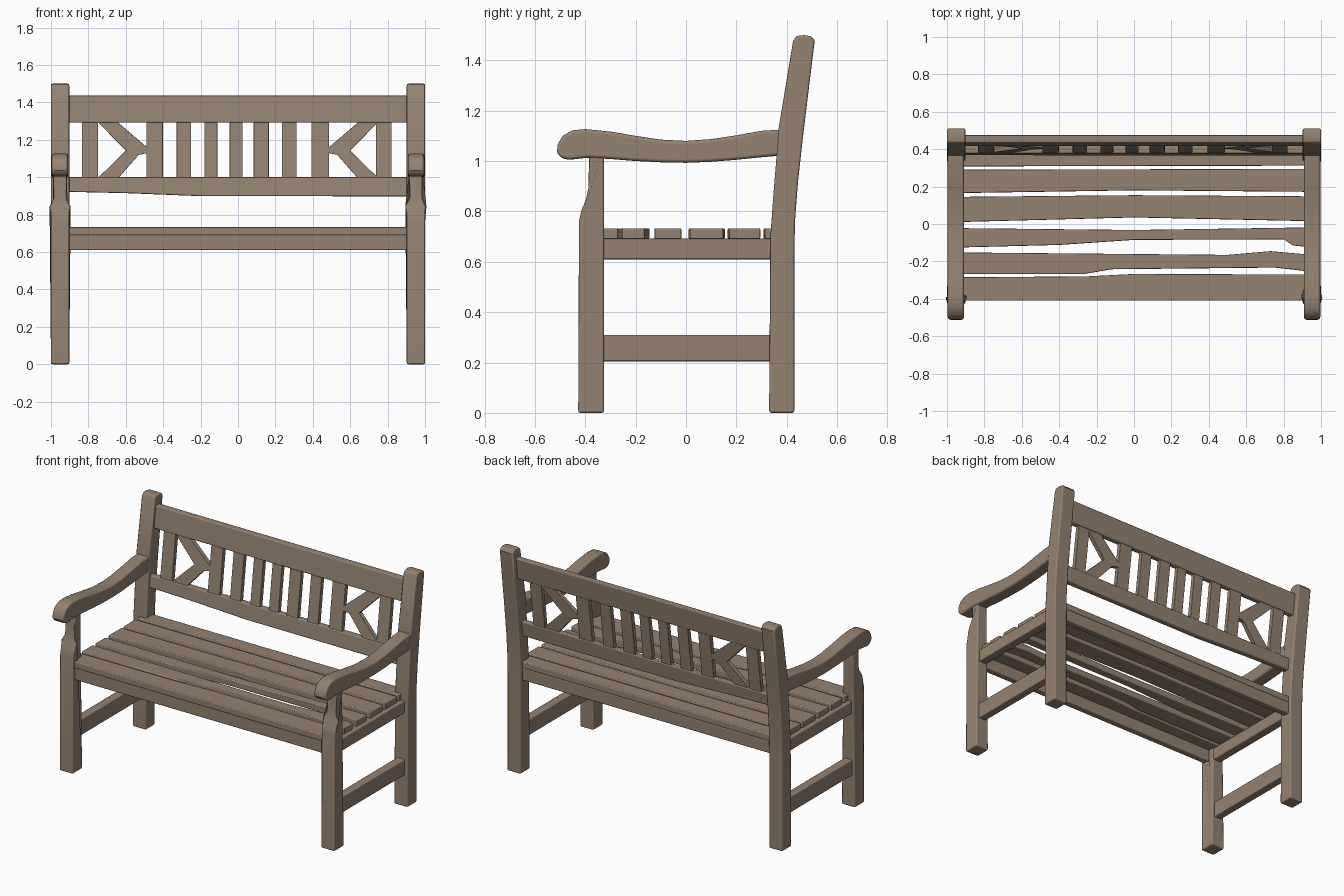
import bpy, bmesh, math

wood = bpy.data.materials.new("weathered wood")
wood.diffuse_color = (0.30, 0.224, 0.166, 1)


def prism(name, pts, a, b, place, bevel=0.007, smooth=35):
    """Extrude a 2D outline between depths a and b; place(u, v, d) gives the 3D point."""
    bm = bmesh.new()
    lo = [bm.verts.new(place(u, v, a)) for u, v in pts]
    hi = [bm.verts.new(place(u, v, b)) for u, v in pts]
    n = len(pts)
    bm.faces.new(lo)
    bm.faces.new(hi[::-1])
    for i in range(n):
        j = (i + 1) % n
        bm.faces.new((lo[i], hi[i], hi[j], lo[j]))
    bmesh.ops.recalc_face_normals(bm, faces=bm.faces)
    me = bpy.data.meshes.new(name)
    bm.to_mesh(me)
    bm.free()
    me.materials.append(wood)
    ob = bpy.data.objects.new(name, me)
    bpy.context.collection.objects.link(ob)
    bpy.ops.object.select_all(action='DESELECT')
    ob.select_set(True)
    bpy.context.view_layer.objects.active = ob
    bpy.ops.object.shade_smooth_by_angle(angle=math.radians(smooth))
    if bevel:
        m = ob.modifiers.new("soft edges", 'BEVEL')
        m.width = bevel
        m.segments = 2
        m.limit_method = 'ANGLE'
        m.angle_limit = math.radians(40)
        m.harden_normals = True
    return ob


def rect(u0, u1, v0, v1):
    return [(u0, v0), (u1, v0), (u1, v1), (u0, v1)]


def side(u, v, d):          # outline in y-z, depth along x
    return (d, u, v)


def flat(u, v, d):          # outline in x-y, depth along z
    return (u, v, d)


def front(u, v, d):         # outline in x-z, depth along y
    return (u, d, v)


def leaning(u, v, d):       # outline in x-z on the leaning back plane
    return (u, 0.365 + 0.132 * (v - 0.9) + d, v)


# Side profiles
back_post = [(0.33, 0), (0.335, 0.7), (0.348, 0.88), (0.358, 1.0), (0.366, 1.12),
             (0.425, 1.475), (0.438, 1.497), (0.47, 1.5), (0.5, 1.495), (0.511, 1.478),
             (0.488, 1.29), (0.465, 1.1), (0.445, 0.92), (0.434, 0.78), (0.43, 0.65), (0.43, 0)]
front_post = [(-0.428, 0), (-0.425, 0.76), (-0.415, 0.805), (-0.398, 0.845), (-0.388, 0.89),
              (-0.384, 1.03), (-0.325, 1.03), (-0.325, 0)]
arm = [(0.38, 1.125), (0.3, 1.12), (0.2, 1.102), (0.1, 1.087), (0, 1.08), (-0.1, 1.085),
       (-0.2, 1.1), (-0.3, 1.117), (-0.4, 1.127), (-0.45, 1.122), (-0.49, 1.1), (-0.51, 1.065),
       (-0.512, 1.035), (-0.497, 1.012), (-0.465, 1.005), (-0.39, 1.013), (-0.3, 1.008),
       (-0.2, 1.0), (-0.1, 0.995), (0, 0.993), (0.1, 0.997), (0.2, 1.005), (0.3, 1.015), (0.38, 1.022)]

for s, label in ((-1, "left"), (1, "right")):
    prism(f"{label}_back_post", back_post, s * 0.902, s * 1.0, side, 0.009)
    post = prism(f"{label}_front_post", front_post, s * 0.902, s * 1.0, side, 0.009)
    for v in post.data.vertices:            # the neck under the armrest is slimmer
        if v.co.z > 0.88:
            v.co.x = s * (0.951 + (abs(v.co.x) - 0.951) * 0.75)
    prism(f"{label}_armrest", arm, s * 0.908, s * 0.996, side, 0.014)
    prism(f"{label}_seat_rail", rect(-0.34, 0.345, 0.61, 0.692), s * 0.915, s * 0.975, side)
    prism(f"{label}_stretcher", rect(-0.34, 0.345, 0.205, 0.31), s * 0.922, s * 0.978, side)
    # V-shaped brace in the back
    brace = [(-0.755, 1.3), (-0.65, 1.3), (-0.48, 1.155), (-0.48, 1.13),
             (-0.53, 1.12), (-0.645, 0.99), (-0.755, 0.99), (-0.6, 1.143)]
    prism(f"{label}_back_brace", [(-s * x, z) for x, z in brace], 0.005, 0.033, leaning, 0.003)

# Front and back rails under the seat
prism("front_seat_rail", rect(-0.91, 0.91, 0.61, 0.692), -0.405, -0.36, front)
prism("rear_seat_rail", rect(-0.91, 0.91, 0.61, 0.692), 0.365, 0.41, front)

# Back rest: two rails and upright slats
prism("back_top_rail", rect(-0.915, 0.915, 1.292, 1.436), 0, 0.04, leaning)
prism("back_lower_rail", [(-0.915, 0.922), (-0.6, 0.915), (-0.2, 0.899), (0.915, 0.898),
                          (0.915, 1.0), (-0.915, 1.0)], 0, 0.04, leaning)
for x0, x1 in ((-0.835, -0.748), (-0.49, -0.402), (-0.328, -0.25), (-0.18, -0.11), (-0.045, 0.025),
               (0.083, 0.165), (0.235, 0.313), (0.392, 0.487), (0.737, 0.822)):
    prism("back_slat", rect(x0, x1, 0.99, 1.3), 0.005, 0.034, leaning, 0.003)

# Seat boards with uneven hewn edges: front edge, then rear edge, left to right
E = 0.95
boards = [
    ([(-E, -0.41), (E, -0.41)], [(-E, -0.285), (-0.25, -0.28), (0, -0.267), (E, -0.27)]),
    ([(-E, -0.268), (-0.27, -0.268), (-0.12, -0.242), (0.75, -0.233), (E, -0.255)],
     [(-E, -0.152), (0.5, -0.165), (0.73, -0.145), (E, -0.165)]),
    ([(-E, -0.126), (-0.4, -0.112), (0, -0.085), (0.8, -0.082), (0.85, -0.115), (E, -0.125)],
     [(-E, -0.022), (0, -0.032), (E, -0.018)]),
    ([(-E, 0.01), (0, 0.035), (E, 0.015)], [(-E, 0.145), (0, 0.154), (E, 0.148)]),
    ([(-E, 0.165), (0, 0.18), (E, 0.172)], [(-E, 0.29), (E, 0.295)]),
    ([(-E, 0.308), (E, 0.312)], [(-E, 0.41), (E, 0.41)]),
]
for fr, re in boards:
    prism("seat_board", fr + re[::-1], 0.69, 0.733, flat, 0.006)
